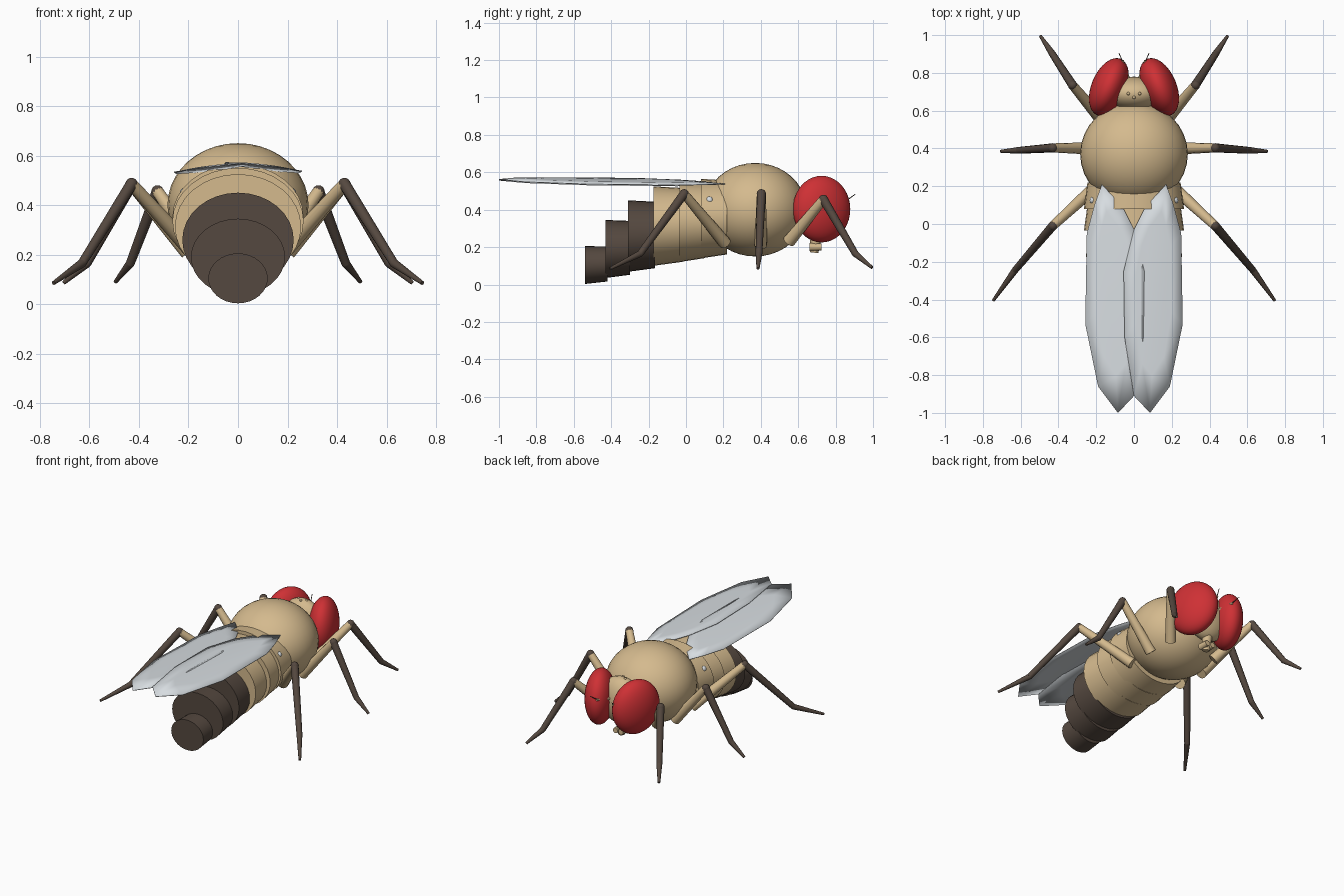
import bpy, bmesh, math
from mathutils import Vector, Matrix

if "Cube" in bpy.data.objects:
    bpy.data.objects.remove(bpy.data.objects["Cube"])


def mat(name, c):
    m = bpy.data.materials.new(name)
    m.diffuse_color = (*c, 1)
    m.use_nodes = True
    m.node_tree.nodes["Principled BSDF"].inputs["Base Color"].default_value = m.diffuse_color
    return m


TAN = mat("tan", (0.66, 0.49, 0.27))
DARK = mat("dark_brown", (0.09, 0.065, 0.05))
RED = mat("red", (0.62, 0.03, 0.035))
WING = mat("wing_grey", (0.68, 0.72, 0.75))


def finish(name, bm, m, smooth=40):
    bmesh.ops.recalc_face_normals(bm, faces=bm.faces)
    me = bpy.data.meshes.new(name)
    bm.to_mesh(me)
    bm.free()
    ob = bpy.data.objects.new(name, me)
    bpy.context.collection.objects.link(ob)
    me.materials.append(m)
    bpy.ops.object.select_all(action='DESELECT')
    bpy.context.view_layer.objects.active = ob
    ob.select_set(True)
    bpy.ops.object.shade_smooth_by_angle(angle=math.radians(smooth))
    return ob


def ball(name, loc, scale, m, rot=0, seg=32, rings=20):
    bm = bmesh.new()
    bmesh.ops.create_uvsphere(bm, u_segments=seg, v_segments=rings, radius=1)
    bm.transform(Matrix.Translation(loc) @ Matrix.Rotation(rot, 4, 'Z') @ Matrix.Diagonal((*scale, 1)))
    return finish(name, bm, m)


def rod(name, a, b, r1, r2, m, seg=12):
    a, b = Vector(a), Vector(b)
    bm = bmesh.new()
    bmesh.ops.create_cone(bm, cap_ends=True, segments=seg, radius1=r1, radius2=r2, depth=(b - a).length)
    q = (b - a).to_track_quat('Z', 'Y').to_matrix().to_4x4()
    bm.transform(Matrix.Translation((a + b) / 2) @ q)
    return finish(name, bm, m)


# thorax and head core
ball("thorax", (0, 0.37, 0.40), (0.285, 0.275, 0.25), TAN)
ball("head", (0, 0.69, 0.40), (0.15, 0.09, 0.155), TAN)

# abdomen: overlapping rings that flare slightly toward the rear
# (rear y, front y, bottom z, top z, half width, material)
rings = [(0.08, 0.22, 0.14, 0.565, 0.265, TAN),
         (-0.035, 0.10, 0.12, 0.55, 0.265, TAN),
         (-0.175, -0.02, 0.10, 0.525, 0.255, TAN),
         (-0.31, -0.165, 0.068, 0.45, 0.225, DARK),
         (-0.43, -0.30, 0.035, 0.345, 0.19, DARK),
         (-0.54, -0.42, 0.003, 0.205, 0.12, DARK)]
for i, (y0, y1, zb, zt, w, m) in enumerate(rings):
    bm = bmesh.new()
    h = (zt - zb) / 2
    loops = []
    for y, k, dz in ((y0, 1, 0), (y1, 0.93, 0.006)):
        loops.append([bm.verts.new((w * k * math.cos(t * math.tau / 32), y,
                                    (zb + zt) / 2 + dz + h * k * math.sin(t * math.tau / 32)))
                      for t in range(32)])
    for t in range(32):
        u = (t + 1) % 32
        bm.faces.new((loops[0][t], loops[0][u], loops[1][u], loops[1][t]))
    for lp in loops:
        bm.faces.new(lp)
    finish(f"abdomen_ring_{i + 1}", bm, m)

# legs: hip, knee, ankle, foot tip
legs = {"front": [(0.17, 0.55, 0.23), (0.325, 0.735, 0.455), (0.435, 0.905, 0.165), (0.495, 0.995, 0.09)],
        "middle": [(0.20, 0.40, 0.21), (0.43, 0.403, 0.485), (0.61, 0.39, 0.165), (0.705, 0.385, 0.085)],
        "rear": [(0.19, 0.21, 0.22), (0.43, -0.01, 0.485), (0.63, -0.245, 0.165), (0.745, -0.405, 0.085)]}
# wing outline, outer edge then inner edge (right side)
outline = [(0.17, 0.21), (0.21, 0.10), (0.25, -0.05), (0.258, -0.53), (0.19, -0.86), (0.085, -1.0),
           (0.0, -0.91), (-0.05, -0.60), (-0.055, -0.25), (0.0, -0.03), (0.06, 0.09)]

for s, side in ((1, "right"), (-1, "left")):
    for n, pts in legs.items():
        p = [Vector((s * x, y, z)) for x, y, z in pts]
        rod(f"{side}_{n}_femur", p[0], p[1], 0.034, 0.024, TAN)
        rod(f"{side}_{n}_tibia", p[1], p[2], 0.024, 0.018, DARK)
        rod(f"{side}_{n}_tarsus", p[2], p[3], 0.018, 0.008, DARK)
        ball(f"{side}_{n}_knee", p[1], (0.025,) * 3, DARK, seg=12, rings=8)
        ball(f"{side}_{n}_ankle", p[2], (0.018,) * 3, DARK, seg=12, rings=8)

    # eyes, antennae, mouth lobes, balancers
    ball(f"{side}_eye", (s * 0.133, 0.725, 0.403), (0.092, 0.162, 0.178), RED, rot=s * 0.4)
    rod(f"{side}_antenna_base", (s * 0.03, 0.76, 0.43), (s * 0.062, 0.865, 0.45), 0.012, 0.008, TAN, 8)
    rod(f"{side}_antenna", (s * 0.06, 0.86, 0.45), (s * 0.08, 0.905, 0.483), 0.003, 0.002, DARK, 6)
    rod(f"{side}_mouth_lobe", (s * 0.02, 0.66, 0.20), (s * 0.02, 0.725, 0.20), 0.022, 0.018, TAN, 10)
    rod(f"{side}_balancer_stalk", (s * 0.17, 0.16, 0.45), (s * 0.215, 0.13, 0.45), 0.008, 0.008, TAN, 8)
    ball(f"{side}_balancer", (s * 0.215, 0.125, 0.45), (0.02,) * 3, WING, seg=12, rings=8)

    # wing: thin sheet with a shallow raised panel
    bm = bmesh.new()
    zz = lambda x, y: 0.571 - 0.11 * x - 0.013 * (y + 1) + 0.002 * s
    edge = [bm.verts.new((s * x, y, zz(x, y))) for x, y in outline]
    inner = []
    for x, y in outline:
        ix, iy = 0.11 + (x - 0.11) * 0.6, -0.3 + (y + 0.3) * 0.72
        inner.append(bm.verts.new((s * ix, iy, zz(ix, iy) + 0.006)))
    for i in range(len(edge)):
        j = (i + 1) % len(edge)
        bm.faces.new((edge[i], edge[j], inner[j], inner[i]))
    bm.faces.new(inner)
    wing = finish(f"{side}_wing", bm, WING, 20)
    mod = wing.modifiers.new("thickness", 'SOLIDIFY')
    mod.thickness = 0.004

# proboscis and small eye spots on the crown
rod("proboscis", (0, 0.70, 0.29), (0, 0.685, 0.17), 0.035, 0.022, TAN)
for x, y in ((0, 0.67), (-0.03, 0.69), (0.03, 0.69)):
    ball("crown_spot", (x, y, 0.55), (0.009,) * 3, TAN, seg=8, rings=6)
